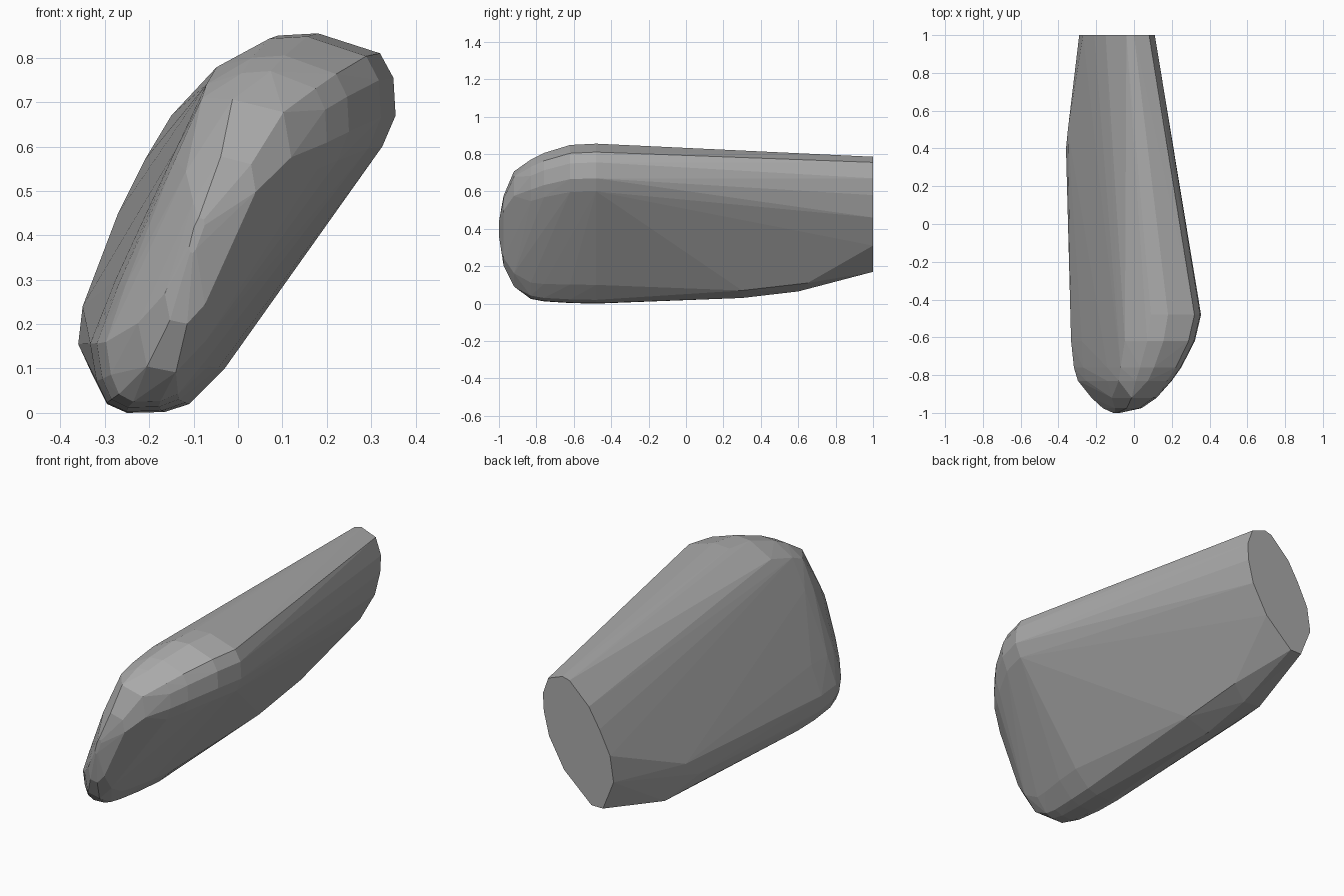
import bpy, bmesh

if "Cube" in bpy.data.objects:
    bpy.data.objects.remove(bpy.data.objects["Cube"])

# Widest cross-section (x, z), a leaning rounded slab
BODY = [(.355, .67), (.35, .755), (.32, .81), (.18, .855), (.09, .85), (-.035, .785),
        (-.12, .625), (-.275, .30), (-.335, .155), (-.32, .07), (-.295, .02), (-.25, 0),
        (-.165, .002), (-.11, .02), (-.03, .1), (.325, .6)]
# Flat cut at the back (x, z)
BACK = [(.08, .755), (0, .785), (-.04, .775), (-.15, .67), (-.21, .57), (-.27, .45),
        (-.29, .32), (-.23, .17), (-.165, .17), (-.01, .31), (.075, .46), (.105, .58),
        (.11, .67)]
# Swell along the rear left side and belly (x, y, z)
SWELL = [(-.36, .4, .155), (-.35, .5, .24), (-.33, .4, .09), (-.22, .3, .03),
         (-.2, .6, .065), (-.3, .6, .075), (-.1, .65, .11), (-.09, .3, .07)]
# Rounded nose sections: y, x min, x max, z min, z max
NOSE = [(-.62, -.333, .322, .003, .848), (-.76, -.318, .25, .012, .805),
        (-.83, -.297, .2, .025, .77), (-.92, -.225, .12, .09, .71),
        (-.975, -.165, .04, .2, .58), (-1, -.11, -.075, .36, .44)]


def fit(points, x0, x1, z0, z1):
    """Squeeze a section into the given bounds."""
    xs, zs = zip(*points)
    sx, sz = (x1 - x0) / (max(xs) - min(xs)), (z1 - z0) / (max(zs) - min(zs))
    return [(x0 + (x - min(xs)) * sx, z0 + (z - min(zs)) * sz) for x, z in points]


points = [(x, -.48, z) for x, z in BODY] + [(x, 1, z) for x, z in BACK] + SWELL
for y, *bounds in NOSE:
    # Every other corner on the small sections keeps the facets broad
    section = fit(BODY, *bounds)
    points += [(x, y, z) for x, z in (section[::2] if y < -.9 else section)]

# Faceted shell wrapped around all sections
bm = bmesh.new()
for p in points:
    bm.verts.new(p)
bmesh.ops.convex_hull(bm, input=bm.verts)
bmesh.ops.delete(bm, geom=[v for v in bm.verts if not v.link_faces], context='VERTS')
bmesh.ops.dissolve_limit(bm, angle_limit=.02, verts=bm.verts, edges=bm.edges)
bmesh.ops.recalc_face_normals(bm, faces=bm.faces)
mesh = bpy.data.meshes.new("faceted_body")
bm.to_mesh(mesh)
bm.free()

grey = bpy.data.materials.new("plain_grey")
grey.diffuse_color = (.4, .4, .4, 1)
grey.use_nodes = True
grey.node_tree.nodes["Principled BSDF"].inputs["Base Color"].default_value = grey.diffuse_color
mesh.materials.append(grey)
body = bpy.data.objects.new("faceted_body", mesh)
bpy.context.collection.objects.link(body)
